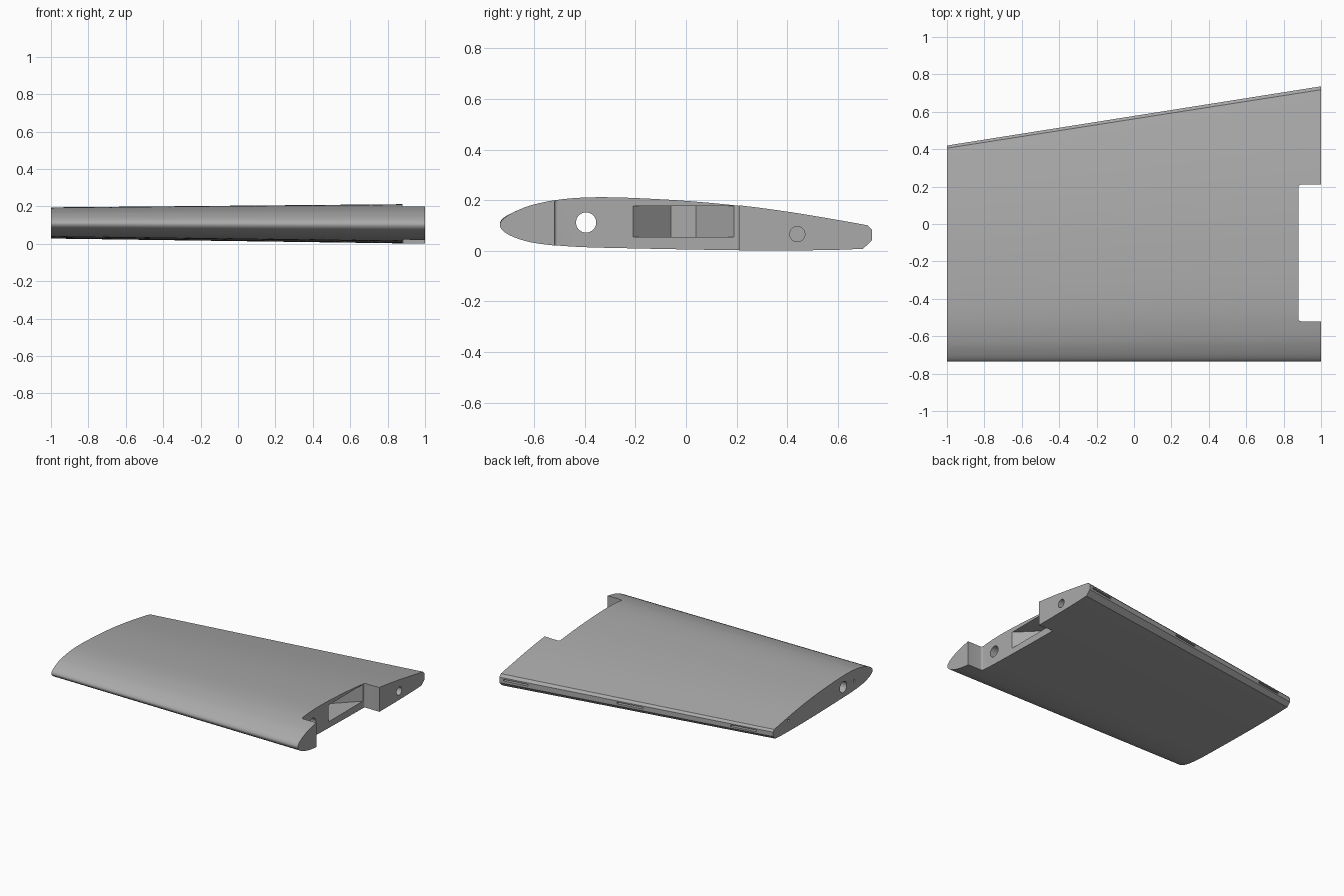
import bpy, bmesh, math
from mathutils import Vector
from mathutils.geometry import interpolate_bezier

if "Cube" in bpy.data.objects:
    bpy.data.objects.remove(bpy.data.objects["Cube"])

grey = bpy.data.materials.new("grey plastic")
grey.diffuse_color = (0.40, 0.40, 0.40, 1)
grey.use_nodes = True
grey.node_tree.nodes["Principled BSDF"].inputs["Base Color"].default_value = grey.diffuse_color


def smooth(points, steps=5):
    """Smooth curve through the given profile points."""
    p = [Vector((y, z, 0)) for y, z in points]
    out = []
    for i in range(len(p) - 1):
        t0 = (p[i + 1] - p[max(i - 1, 0)]) / 2
        t1 = (p[min(i + 2, len(p) - 1)] - p[i]) / 2
        lim = (p[i + 1] - p[i]).length
        t0 = t0 * min(1, lim / t0.length)
        t1 = t1 * min(1, lim / t1.length)
        out += interpolate_bezier(p[i], p[i] + t0 / 3, p[i + 1] - t1 / 3, p[i + 1], steps + 1)[:-1]
    return [(v.x, v.y) for v in out + [p[-1]]]


def loft(name, ring_a, ring_b):
    """Closed solid between two matching rings of 3D points."""
    bm = bmesh.new()
    a = [bm.verts.new(p) for p in ring_a]
    b = [bm.verts.new(p) for p in ring_b]
    n = len(a)
    bm.faces.new(a)
    bm.faces.new(b[::-1])
    for i in range(n):
        bm.faces.new((a[i], b[i], b[(i + 1) % n], a[(i + 1) % n]))
    bmesh.ops.recalc_face_normals(bm, faces=bm.faces)
    me = bpy.data.meshes.new(name)
    bm.to_mesh(me)
    bm.free()
    ob = bpy.data.objects.new(name, me)
    bpy.context.collection.objects.link(ob)
    me.materials.append(grey)
    return ob


def prism(name, outline, z0, z1):
    return loft(name, [(x, y, z0) for x, y in outline], [(x, y, z1) for x, y in outline])


def bore(name, x0, x1, y, z, r, n=32, y_end=None):
    """Round hole along x, optionally slanting to y_end."""
    def ring(x, yc):
        return [(x, yc + r * math.cos(2 * math.pi * i / n), z + r * math.sin(2 * math.pi * i / n))
                for i in range(n)]
    return loft(name, ring(x0, y), ring(x1, y if y_end is None else y_end))


# Airfoil section: rounded nose, flat belly, bevelled trailing edge
belly = [(0.70, 0.008), (0.60, 0.004), (0.40, 0.001), (0.20, 0.001), (0.0, 0.004), (-0.20, 0.008),
         (-0.40, 0.013), (-0.52, 0.021), (-0.62, 0.035), (-0.69, 0.058), (-0.725, 0.08)]
nose = [(-0.736, 0.102)]
back = [(-0.725, 0.124), (-0.69, 0.148), (-0.62, 0.178), (-0.52, 0.200), (-0.43, 0.210),
        (-0.33, 0.213), (-0.20, 0.210), (0.0, 0.199), (0.20, 0.181), (0.40, 0.155), (0.60, 0.122), (0.718, 0.101)]
section = smooth(belly + nose + back) + [(0.736, 0.082), (0.736, 0.042)]

TAPER, Z_MID = 0.785, 0.129
root = [(1, y, z) for y, z in section]
tip = [(-1, -0.736 + (y + 0.736) * TAPER, Z_MID + (z - Z_MID) * TAPER) for y, z in section]
wing = loft("wing_panel", root, tip)

cutters = []

# Notch at the root with small rounded inner corners
X, Y0, Y1, R = 0.88, -0.52, 0.21, 0.012
outline = [(1.1, Y0)]
outline += [(X + R - R * math.sin(a), Y0 + R - R * math.cos(a)) for a in [i * math.pi / 8 for i in range(5)]]
outline += [(X + R - R * math.cos(a), Y1 - R + R * math.sin(a)) for a in [i * math.pi / 8 for i in range(5)]]
outline += [(1.1, Y1)]
cutters.append(prism("notch_cutter", outline, -0.1, 0.4))

# Tapered pocket inside the notch
cutters.append(prism("pocket_cutter",
                     [(0.92, -0.21), (X, -0.21), (0.73, -0.06), (0.73, 0.04), (X, 0.19), (0.92, 0.19)],
                     0.055, 0.177))

# Spar hole, rear pin hole, small tip holes
cutters.append(bore("spar_cutter", -1.1, 1.1, -0.395, 0.112, 0.04))
cutters.append(bore("rear_pin_cutter", 0.75, 1.1, 0.44, 0.066, 0.03))
for y in (-0.52, 0.24):
    cutters.append(bore("tip_pin_cutter", -1.1, -0.9, y, 0.108, 0.01, 16))

# Hinge slots along the slanted trailing edge
for x0, x1 in ((0.79, 0.97), (-0.05, 0.14), (-0.88, -0.69)):
    def edge(x):
        return 0.578 + 0.158 * x
    zc = 0.0715 - 0.0065 * (x0 + x1) / 2
    pts = [(x0, edge(x0) - 0.12), (x1, edge(x1) - 0.12), (x1, edge(x1) + 0.05), (x0, edge(x0) + 0.05)]
    cutters.append(prism("hinge_slot_cutter", pts, zc - 0.006, zc + 0.006))

# Cut everything, then bake the result
for c in cutters:
    c.hide_render = True
    m = wing.modifiers.new(c.name, 'BOOLEAN')
    m.operation, m.solver, m.object = 'DIFFERENCE', 'EXACT', c
bpy.context.view_layer.update()
baked = bpy.data.meshes.new_from_object(wing.evaluated_get(bpy.context.evaluated_depsgraph_get()))
wing.modifiers.clear()
wing.data = baked
wing.data.materials.clear()
wing.data.materials.append(grey)
for c in cutters:
    bpy.data.objects.remove(c)

bpy.context.view_layer.objects.active = wing
wing.select_set(True)
bpy.ops.object.shade_smooth_by_angle(angle=math.radians(25))
